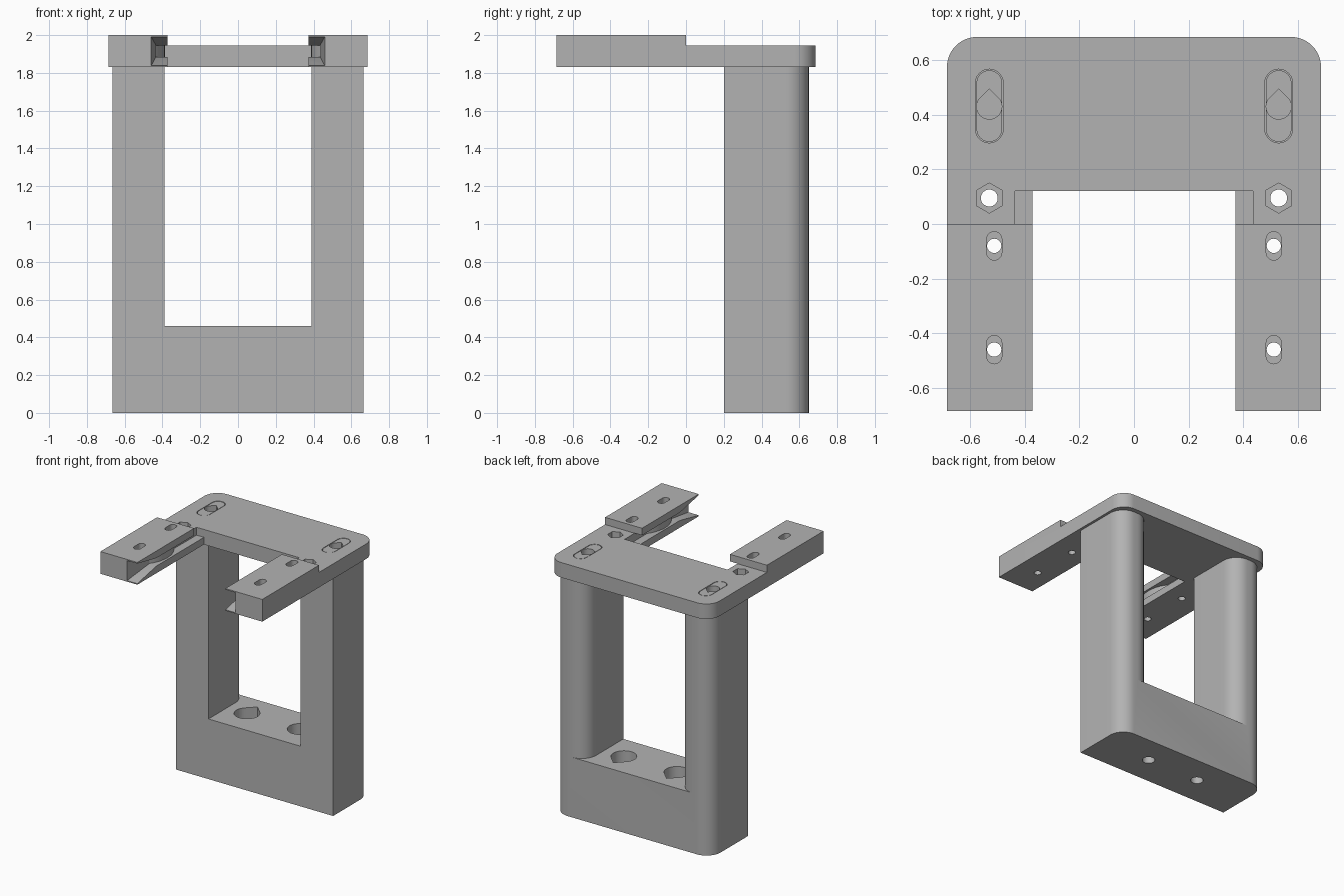
import bpy, bmesh, math

if "Cube" in bpy.data.objects:
    bpy.data.objects.remove(bpy.data.objects["Cube"])

grey = bpy.data.materials.new("plain grey")
grey.diffuse_color = (0.45, 0.45, 0.45, 1)
grey.use_nodes = True
grey.node_tree.nodes["Principled BSDF"].inputs["Base Color"].default_value = grey.diffuse_color


def finish(name, bm):
    bmesh.ops.recalc_face_normals(bm, faces=bm.faces)
    me = bpy.data.meshes.new(name)
    bm.to_mesh(me)
    bm.free()
    ob = bpy.data.objects.new(name, me)
    bpy.context.collection.objects.link(ob)
    me.materials.append(grey)
    return ob


def prism(name, pts, z0, z1):
    """Extrude an outline in x, y from z0 to z1."""
    bm = bmesh.new()
    lo = [bm.verts.new((x, y, z0)) for x, y in pts]
    hi = [bm.verts.new((x, y, z1)) for x, y in pts]
    bm.faces.new(lo)
    bm.faces.new(hi)
    n = len(pts)
    for i in range(n):
        j = (i + 1) % n
        bm.faces.new((lo[i], lo[j], hi[j], hi[i]))
    return finish(name, bm)


def hull(name, pts):
    bm = bmesh.new()
    for p in pts:
        bm.verts.new(p)
    bmesh.ops.convex_hull(bm, input=bm.verts[:])
    return finish(name, bm)


def arc(cx, cy, r, a0, a1, n=12):
    return [(cx + r * math.cos(math.radians(a0 + (a1 - a0) * i / n)),
             cy + r * math.sin(math.radians(a0 + (a1 - a0) * i / n))) for i in range(n + 1)]


def circle(cx, cy, r, n=32):
    return arc(cx, cy, r, 0, 360, n)[:-1]


def slot(cx, y0, y1, r):
    return arc(cx, y1 - r, r, 0, 180) + arc(cx, y0 + r, r, 180, 360)


def teardrop(cx, cy, r):
    return arc(cx, cy, r, 135, 405, 24) + [(cx, cy + r * 1.41)]


def rect(x0, x1, y0, y1):
    return [(x0, y0), (x1, y0), (x1, y1), (x0, y1)]


def boolean(ob, other, op='DIFFERENCE'):
    m = ob.modifiers.new("bool", 'BOOLEAN')
    m.operation = op
    m.solver = 'EXACT'
    m.object = other
    bpy.context.view_layer.objects.active = ob
    bpy.ops.object.modifier_apply(modifier=m.name)
    bpy.data.objects.remove(other, do_unlink=True)


def smooth(ob):
    bpy.ops.object.select_all(action='DESELECT')
    ob.select_set(True)
    bpy.context.view_layer.objects.active = ob
    bpy.ops.object.shade_smooth_by_angle(angle=math.radians(30))


# Top plate with two forward arms
W, IN = 0.685, 0.372
outline = [(-W, -W), (-IN, -W), (-IN, 0.12), (IN, 0.12), (IN, -W), (W, -W)]
outline += arc(W - 0.11, W - 0.11, 0.11, 0, 90) + arc(-W + 0.11, W - 0.11, 0.11, 90, 180)
plate = prism("top_plate", outline, 1.83, 2.0)
boolean(plate, prism("cut", rect(-1, 1, 0, 1), 1.945, 2.2))

for s in (-1, 1):
    # side groove with a curved detent in its back wall
    c = 0.25
    wall = arc(0.387 + c, -0.3, c, 216.5, 143.5, 16)
    g = [(0.3, -0.8), (0.435, -0.8)] + wall + [(0.435, 0.12), (0.3, 0.12)]
    boolean(plate, prism("cut", [(s * x, y) for x, y in g], 1.885, 1.946))
    # flared mouth of the groove
    flare = [(s * x, y, z) for y, xo, z0, z1 in ((-0.69, 0.46, 1.837, 1.992),
                                                 (-0.45, 0.434, 1.886, 1.945))
             for x in (0.3, xo) for z in (z0, z1)]
    boolean(plate, hull("cut", flare))
    # arm screw holes under short slots
    for y in (-0.08, -0.46):
        boolean(plate, prism("cut", circle(s * 0.512, y, 0.026), 1.7, 2.1))
        boolean(plate, prism("cut", slot(s * 0.512, y - 0.052, y + 0.052, 0.028), 1.955, 2.1))
    # nut pocket and bolt hole
    boolean(plate, prism("cut", circle(s * 0.53, 0.095, 0.031), 1.7, 2.1))
    boolean(plate, prism("cut", arc(s * 0.53, 0.095, 0.055, 30, 330, 5), 1.89, 2.1))
    # mortise for the leg tenon
    boolean(plate, prism("cut", slot(s * 0.53, 0.297, 0.567, 0.051), 1.7, 2.1))
smooth(plate)

# Leg frame with rounded back corners
R, L, B = 0.12, 0.665, 0.65
outline = [(-L, 0.2), (L, 0.2)] + arc(L - R, B - R, R, 0, 90) + arc(-L + R, B - R, R, 90, 180)
frame = prism("leg_frame", outline, 0, 1.83)
side = [(0.39, 0)] + arc(0.39 + R, B - R, R, 180, 90) + [(0.39 + R, 0.8)]
opening = side + [(-x, y) for x, y in reversed(side)]
boolean(frame, prism("cut", opening, 0.46, 2.0))

for s in (-1, 1):
    # tenon, then the teardrop bore down into the leg
    boolean(frame, prism("tenon", slot(s * 0.53, 0.301, 0.563, 0.047), 1.7, 1.944), 'UNION')
    boolean(frame, prism("cut", teardrop(s * 0.53, 0.43, 0.046), 1.4, 2.1))
    # base mounting holes with teardrop counterbores
    boolean(frame, prism("cut", circle(s * 0.225, 0.43, 0.045), -0.1, 0.6))
    boolean(frame, prism("cut", teardrop(s * 0.225, 0.43, 0.09), 0.15, 0.6))
smooth(frame)
